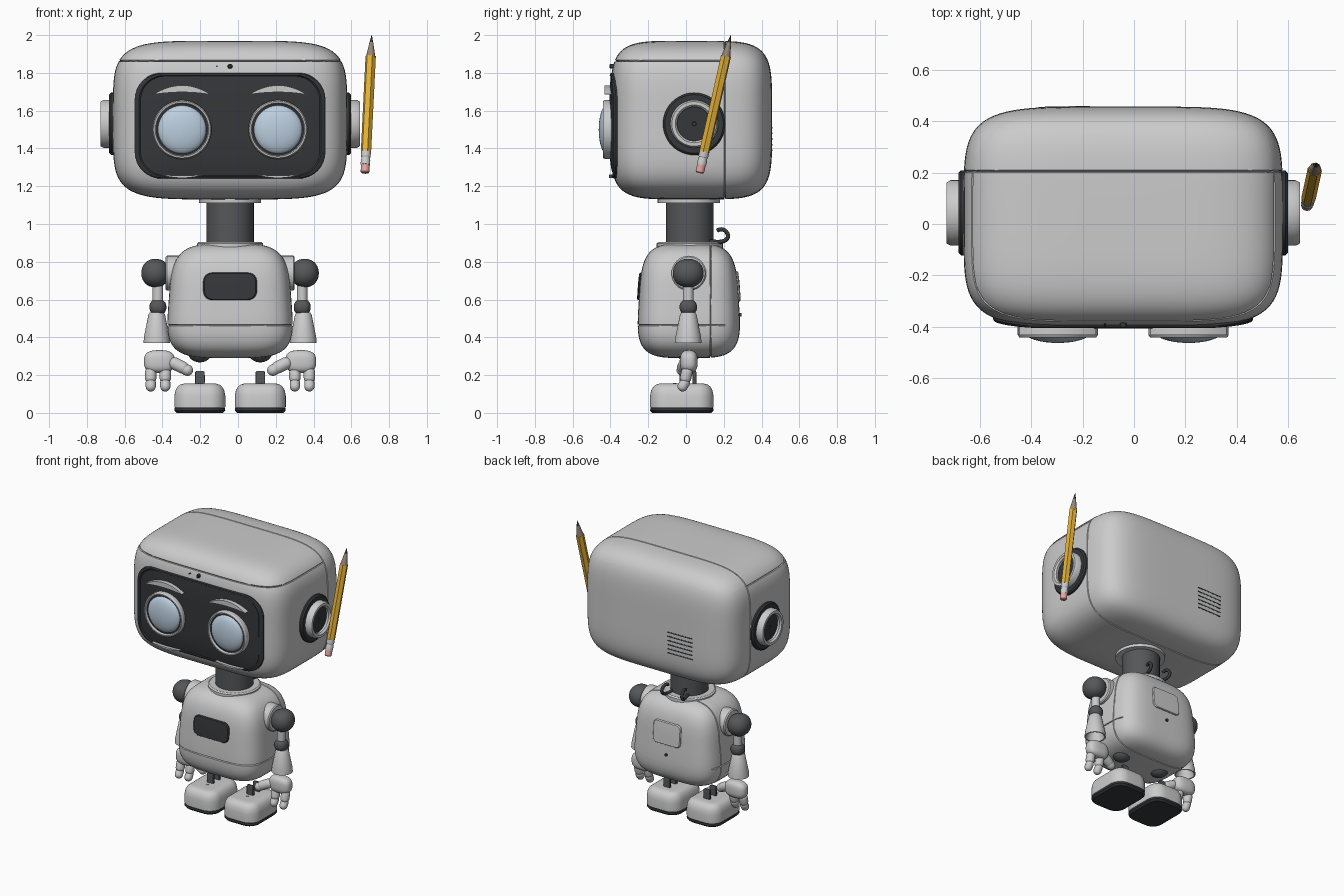
import bpy, bmesh
from math import sin, cos, pi, sqrt
from mathutils import Vector

if "Cube" in bpy.data.objects:
    bpy.data.objects.remove(bpy.data.objects["Cube"])

CX = -0.042  # the robot's own mirror plane


def material(name, r, g, b):
    m = bpy.data.materials.new(name)
    m.diffuse_color = (r, g, b, 1)
    m.use_nodes = True
    m.node_tree.nodes["Principled BSDF"].inputs["Base Color"].default_value = m.diffuse_color
    return m


DARK = material("dark", 0.035, 0.038, 0.042)
GREY = material("mid grey", 0.09, 0.095, 0.1)
LENS = material("lens", 0.5, 0.62, 0.74)
YELLOW = material("yellow", 0.8, 0.45, 0.04)
WOOD = material("wood", 0.3, 0.24, 0.18)
PINK = material("pink", 0.8, 0.4, 0.36)


def finish(name, bm, mat=None, loc=(0, 0, 0), direction=None):
    bmesh.ops.recalc_face_normals(bm, faces=bm.faces)
    me = bpy.data.meshes.new(name)
    bm.to_mesh(me)
    bm.free()
    ob = bpy.data.objects.new(name, me)
    bpy.context.collection.objects.link(ob)
    ob.location = loc
    if direction is not None:
        ob.rotation_euler = Vector(direction).to_track_quat('Z', 'Y').to_euler()
    if mat:
        me.materials.append(mat)
    bpy.ops.object.select_all(action='DESELECT')
    ob.select_set(True)
    bpy.context.view_layer.objects.active = ob
    bpy.ops.object.shade_smooth_by_angle()
    return ob


def skin(bm, rings, caps=True):
    vr = [[bm.verts.new(p) for p in ring] for ring in rings]
    n = len(vr[0])
    for a, b in zip(vr, vr[1:]):
        for i in range(n):
            j = (i + 1) % n
            bm.faces.new((a[i], a[j], b[j], b[i]))
    if caps:
        bm.faces.new(vr[0])
        bm.faces.new(vr[-1])


def lathe(name, profile, loc, direction=(0, 0, 1), mat=None, n=40):
    bm = bmesh.new()
    skin(bm, [[(r * cos(2 * pi * i / n), r * sin(2 * pi * i / n), h) for i in range(n)]
              for r, h in profile])
    return finish(name, bm, mat, loc, direction)


def capsule(name, a, b, r, mat=None):
    d = Vector(b) - Vector(a)
    arc = [(r * max(cos(t * pi / 12), 0.01), r * sin(t * pi / 12)) for t in range(7)]
    prof = [(p, -h) for p, h in reversed(arc)] + [(p, h + d.length) for p, h in arc]
    return lathe(name, prof, a, d, mat, 20)


def blob(name, c, half, n, taper=0.0, mat=None, cuts=24, seams=()):
    """Rounded box; seams are (axis, position) grooves."""
    bm = bmesh.new()
    bmesh.ops.create_cube(bm, size=2)
    bmesh.ops.subdivide_edges(bm, edges=bm.edges[:], cuts=cuts, use_grid_fill=True)
    for v in bm.verts:
        q = v.co / sum(abs(k) ** n for k in v.co) ** (1 / n)
        s = 1 - taper * q.z
        v.co = (c[0] + q.x * half[0] * s, c[1] + q.y * half[1] * s, c[2] + q.z * half[2])
    for axis, pos in seams:
        no = Vector((0, 0, 0))
        no[axis] = 1
        for off in (-0.004, 0.004, 0):
            res = bmesh.ops.bisect_plane(bm, geom=bm.verts[:] + bm.edges[:] + bm.faces[:],
                                         plane_co=no * (pos + off), plane_no=no, dist=1e-5)
        bm.normal_update()
        for g in res["geom_cut"]:
            if isinstance(g, bmesh.types.BMVert) and not (axis == 2 and g.co.y > 0.2):
                g.co -= g.normal * 0.01
    return finish(name, bm, mat)


def rounded_rect(hx, hy, r, k=8):
    pts = []
    for q, (sx, sy) in enumerate(((1, 1), (-1, 1), (-1, -1), (1, -1))):
        for i in range(k + 1):
            a = (q + i / k) * pi / 2
            pts.append((sx * (hx - r) + r * cos(a), sy * (hy - r) + r * sin(a)))
    return pts


def patch(name, shape, cx, cz, hx, hz, r, side, profile, mat=None):
    """Rounded panel that follows the front (-1) or back (1) of a blob."""
    c, half, n, taper = shape
    bm = bmesh.new()
    rings = []
    for s, off in profile:
        ring = []
        for px, pz in rounded_rect(hx, hz, r):
            x, z = cx + px * s, cz + pz * s
            zn = (z - c[2]) / half[2]
            t = 1 - taper * zn
            k = 1 - abs(zn) ** n - abs((x - c[0]) / (half[0] * t)) ** n
            ring.append((x, c[1] + side * (half[1] * t * max(k, 0) ** (1 / n) + off), z))
        rings.append(ring)
    skin(bm, rings)
    return finish(name, bm, mat)


def crescent(name, cx, z, half, low, high, y0, y1, mat=None):
    bm = bmesh.new()
    k = 16
    t = [-1 + 2 * i / k for i in range(k + 1)]
    pts = [(cx + half * u, z + high * (1 - u * u)) for u in t]
    pts += [(cx + half * u, z + low * (1 - u * u) - 0.002) for u in reversed(t)]
    skin(bm, [[(x, y, zz) for x, zz in pts] for y in (y0, y1)])
    return finish(name, bm, mat)


HEAD = ((CX, 0.028, 1.55), (0.62, 0.428, 0.42), 5, 0.0)
BODY = ((CX, 0.015, 0.593), (0.325, 0.265, 0.303), 4, 0.07)

# Head, face panel, sensors and rear vents
blob("head", *HEAD, cuts=32, seams=((2, 1.865), (1, 0.205)))
patch("face_panel", HEAD, CX, 1.52, 0.505, 0.28, 0.14, -1,
      [(1, -0.03), (1, 0.008), (0.985, 0.014), (0.955, 0.014), (0.94, 0.006), (0.8, 0.006),
       (0.6, 0.006), (0.4, 0.006), (0.2, 0.006), (0.02, 0.006)], DARK)
lathe("sensor", [(0.013, 0), (0.013, 0.02), (0.008, 0.024)], (CX, -0.38, 1.835), (0, -1, 0), DARK, 16)
lathe("pinhole", [(0.004, 0), (0.004, 0.022)], (CX - 0.07, -0.38, 1.835), (0, -1, 0), DARK, 10)
for i in range(6):
    patch("vent_slit", HEAD, -0.27, 1.36 + i * 0.03, 0.1, 0.004, 0.003, 1,
          [(1, -0.01), (1, 0.002), (0.5, 0.002)], DARK)

# Body, chest screen and back plate
blob("body", *BODY, seams=((2, 0.465), (1, 0.13)))
PLATE = [(1, -0.02), (1, 0.004), (0.95, 0.01), (0.6, 0.01), (0.1, 0.01)]
patch("chest_screen", BODY, CX, 0.67, 0.142, 0.072, 0.045, -1, PLATE, DARK)
patch("back_plate", BODY, CX, 0.67, 0.11, 0.08, 0.03, 1, PLATE)
lathe("back_button", [(0.01, 0), (0.01, 0.02)], (CX, 0.275, 0.52), (0, 1, 0), DARK, 12)

# Neck with collars and rear wires
lathe("neck", [(0.126, 0.86), (0.126, 1.14)], (CX, 0.02, 0), mat=GREY)
lathe("neck_top_plate", [(0.165, 1.11), (0.165, 1.145)], (CX, 0.015, 0))
lathe("body_collar", [(0.175, 0.87), (0.175, 0.897), (0.165, 0.904), (0.13, 0.904)], (CX, 0.02, 0))
for s in (-1, 1):
    cu = bpy.data.curves.new("wire", 'CURVE')
    cu.dimensions = '3D'
    cu.bevel_depth = 0.011
    sp = cu.splines.new('NURBS')
    path = [(0.12, 0.91), (0.18, 0.9), (0.225, 0.915), (0.225, 0.955), (0.19, 0.98), (0.165, 0.965)]
    sp.points.add(len(path) - 1)
    sp.use_endpoint_u = True
    for p, (y, z) in zip(sp.points, path):
        p.co = (CX + s * (0.06 + (y - 0.12) * 0.2), y, z, 1)
    ob = bpy.data.objects.new("neck_wire", cu)
    cu.use_fill_caps = True
    cu.materials.append(DARK)
    bpy.context.collection.objects.link(ob)

for s in (-1, 1):
    def at(dx, y, z):
        return (CX + s * dx, y, z)

    # Eye: ring, domed lens, brow and lower lid
    ex = CX + s * 0.254
    lathe("eye_ring", [(0.14, 0), (0.156, 0), (0.156, 0.05), (0.15, 0.06), (0.142, 0.06), (0.135, 0.04),
                       (0.135, 0)], (ex, -0.38, 1.5), (0, -1, 0), n=48)
    lathe("eye_socket", [(0.137, 0), (0.137, 0.045)], (ex, -0.38, 1.5), (0, -1, 0), DARK)
    lathe("eye_lens", [(0.128, 0.02)] + [(0.128 * cos(a * pi / 16) + 0.001, 0.04 + 0.042 * sin(a * pi / 16))
                                       for a in range(9)], (ex, -0.38, 1.5), (0, -1, 0), LENS, 48)
    crescent("brow", ex, 1.688, 0.148, 0.012, 0.046, -0.38, -0.432)
    crescent("lower_lid", ex, 1.262, 0.11, -0.016, -0.006, -0.36, -0.408)

    # Ear: dark base, light ring, dark hub
    ear = at(0.56, 0.043, 1.53)
    lathe("ear_base", [(0.165, 0), (0.165, 0.07), (0.155, 0.08), (0.05, 0.08)], ear, (s, 0, 0), DARK, 48)
    lathe("ear_ring", [(0.09, 0.06), (0.127, 0.06), (0.127, 0.11), (0.118, 0.127), (0.1, 0.127), (0.09, 0.115),
                       (0.09, 0.07)], ear, (s, 0, 0), n=48)
    lathe("ear_hub", [(0.091, 0.06), (0.091, 0.1), (0.012, 0.1), (0.01, 0.095)], ear, (s, 0, 0), DARK)

    # Arm
    lathe("shoulder_plate", [(0.092, 0), (0.092, 0.075), (0.085, 0.082), (0.05, 0.082)],
          at(0.26, 0.015, 0.74), (s, 0, 0))
    blob("shoulder_ball", at(0.395, 0.012, 0.74), (0.075, 0.082, 0.076), 2.1, mat=GREY, cuts=12)
    lathe("upper_arm", [(0.028, 0.56), (0.028, 0.69)], at(0.382, 0.012, 0), n=24)
    blob("elbow", at(0.382, 0.012, 0.56), (0.045, 0.046, 0.042), 2.3, mat=GREY, cuts=10)
    lathe("forearm", [(0.04, 0.44), (0.062, 0.37), (0.07, 0.37), (0.068, 0.4), (0.044, 0.52), (0.036, 0.532)],
          at(0.388, 0.012, 0))

    # Hand
    blob("palm", at(0.374, 0.015, 0.272), (0.082, 0.047, 0.06), 2.8, cuts=12)
    for dx in (0.343, 0.42):
        capsule("finger_base", at(dx, 0.005, 0.215), at(dx, -0.002, 0.185), 0.03)
        capsule("finger_tip", at(dx, -0.006, 0.16), at(dx, -0.018, 0.14), 0.027)
    capsule("thumb_base", at(0.295, -0.005, 0.262), at(0.25, -0.015, 0.24), 0.033)
    capsule("thumb_tip", at(0.235, -0.018, 0.23), at(0.226, -0.02, 0.226), 0.03)

    # Hip socket, ankle prongs and foot
    blob("hip_joint", at(0.16, 0.015, 0.325), (0.065, 0.065, 0.058), 2, mat=GREY, cuts=10)
    for dy in (-0.025, 0.045):
        blob("ankle_prong", at(0.16, dy, 0.18), (0.026, 0.01, 0.042), 8, mat=GREY, cuts=6)
    for name, mat, layers in (
            ("sole", DARK, [(0, 0.012), (0.012, 0), (0.026, 0.002)]),
            ("foot", None, [(0.026, 0.004), (0.032, 0), (0.09, 0), (0.12, 0.006), (0.14, 0.018), (0.15, 0.032),
                            (0.155, 0.05), (0.155, 0.07)])):
        bm = bmesh.new()
        skin(bm, [[(x + CX + s * 0.16, y - 0.022, z) for x, y in
                   rounded_rect(0.135 - i, 0.168 - i, 0.085 - i)] for z, i in layers])
        finish(name, bm, mat)
    patch_z = lathe("foot_screw", [(0.01, 0.15), (0.01, 0.158)], at(0.16, -0.06, 0), n=12)

# Pencil tucked beside the ear
base, tip = Vector((0.672, 0.072, 1.27)), Vector((0.708, 0.237, 2.0))
for name, mat, n, prof in (
        ("pencil_eraser", PINK, 24, [(0.018, 0), (0.023, 0.006), (0.023, 0.05)]),
        ("pencil_ferrule", None, 24, [(0.025, 0.045), (0.025, 0.07), (0.023, 0.075), (0.023, 0.085),
                                      (0.026, 0.09), (0.026, 0.118)]),
        ("pencil_shaft", YELLOW, 6, [(0.028, 0.115), (0.028, 0.635)]),
        ("pencil_wood", WOOD, 24, [(0.025, 0.63), (0.01, 0.71)]),
        ("pencil_lead", DARK, 24, [(0.01, 0.709), (0.001, 0.749)])):
    lathe(name, prof, base, tip - base, mat, n)
